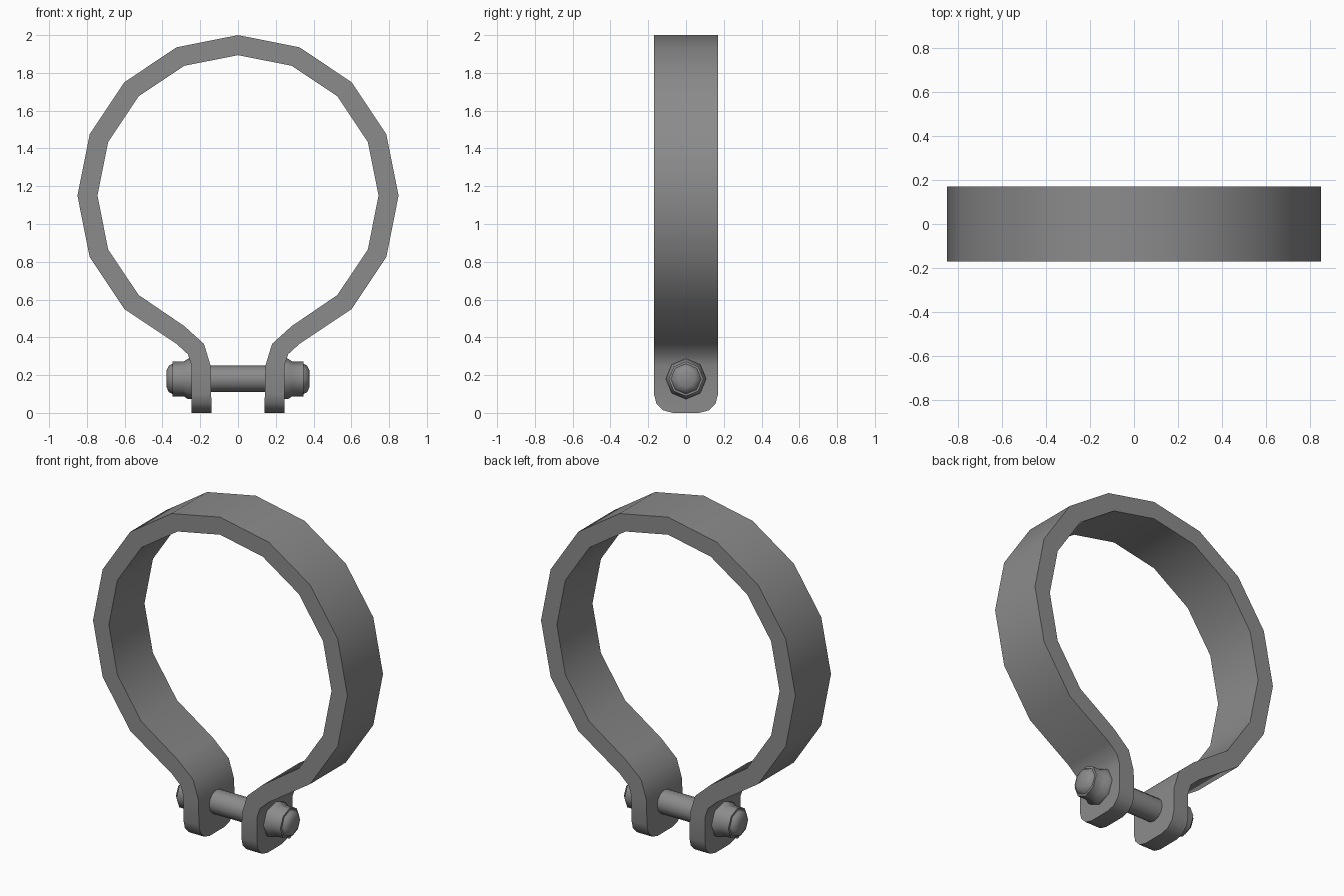
import bpy, bmesh
from math import sin, cos, pi, radians
from mathutils import Matrix

cube = bpy.data.objects.get("Cube")
if cube:
    bpy.data.objects.remove(cube, do_unlink=True)

steel = bpy.data.materials.new("grey_steel")
steel.use_nodes = True
grey = (0.26, 0.26, 0.26, 1)
steel.diffuse_color = grey
steel.node_tree.nodes["Principled BSDF"].inputs["Base Color"].default_value = grey


def finish(bm, name, angle):
    """Shade smooth with sharp edges above the angle, then link the object."""
    bmesh.ops.recalc_face_normals(bm, faces=bm.faces)
    for f in bm.faces:
        f.smooth = True
    for e in bm.edges:
        e.smooth = e.calc_face_angle(pi) < radians(angle)
    mesh = bpy.data.meshes.new(name)
    bm.to_mesh(mesh)
    bm.free()
    mesh.materials.append(steel)
    obj = bpy.data.objects.new(name, mesh)
    bpy.context.collection.objects.link(obj)
    return obj


def half_outline(radius, leg):
    """Right half of the band outline, from the top down to the foot."""
    arc = [(radius * sin(i * pi / 8), 1.15 + radius * cos(i * pi / 8)) for i in range(7)]
    return arc + leg


def whole_outline(half):
    return half[::-1] + [(-x, z) for x, z in half[1:]]


# Clamp band: a ring flowing into two parallel feet
HALF_WIDTH = 0.17
outer = whole_outline(half_outline(0.85, [(0.325, 0.365), (0.265, 0.31), (0.245, 0.25), (0.245, 0)]))
inner = whole_outline(half_outline(0.744, [(0.285, 0.46), (0.18, 0.365), (0.145, 0.25), (0.14, 0)]))
bm = bmesh.new()
rings = []
for o, i in zip(outer, inner):
    corners = [(o, -HALF_WIDTH), (o, HALF_WIDTH), (i, HALF_WIDTH), (i, -HALF_WIDTH)]
    rings.append([bm.verts.new((p[0], y, p[1])) for p, y in corners])
for a, b in zip(rings, rings[1:]):
    for k in range(4):
        n = (k + 1) % 4
        bm.faces.new((a[k], a[n], b[n], b[k]))
bm.faces.new(rings[0])
bm.faces.new(rings[-1][::-1])

# Rounded foot corners
foot_edges = [e for e in bm.edges
              if all(v.co.z < 0.01 for v in e.verts)
              and abs(e.verts[0].co.y - e.verts[1].co.y) < 0.01]
bmesh.ops.bevel(bm, geom=foot_edges, offset=0.1, segments=3, profile=0.5, affect='EDGES')
finish(bm, "clamp_band", 40)


def turned_part(name, profile, sides=8):
    """Revolve (x, radius) points about the bolt axis and cap both ends."""
    bm = bmesh.new()
    loops = [[bm.verts.new((x, r * sin(2 * pi * k / sides), r * cos(2 * pi * k / sides)))
              for k in range(sides)] for x, r in profile]
    for a, b in zip(loops, loops[1:]):
        for k in range(sides):
            n = (k + 1) % sides
            bm.faces.new((a[k], a[n], b[n], b[k]))
    bm.faces.new(loops[0])
    bm.faces.new(loops[-1])
    bm.transform(Matrix.Translation((0, 0, 0.18)))
    return finish(bm, name, 50)


# Bolt shank and its two flanged ends
turned_part("bolt_shank", [(-0.2, 0.07), (0.2, 0.07)], 12)
end_profile = [(0.24, 0.107), (0.265, 0.107), (0.288, 0.092), (0.347, 0.092),
               (0.348, 0.08), (0.366, 0.07), (0.378, 0.045)]
for name, side in (("left_bolt_end", 1), ("right_bolt_end", -1)):
    turned_part(name, [(side * x, r) for x, r in end_profile])
